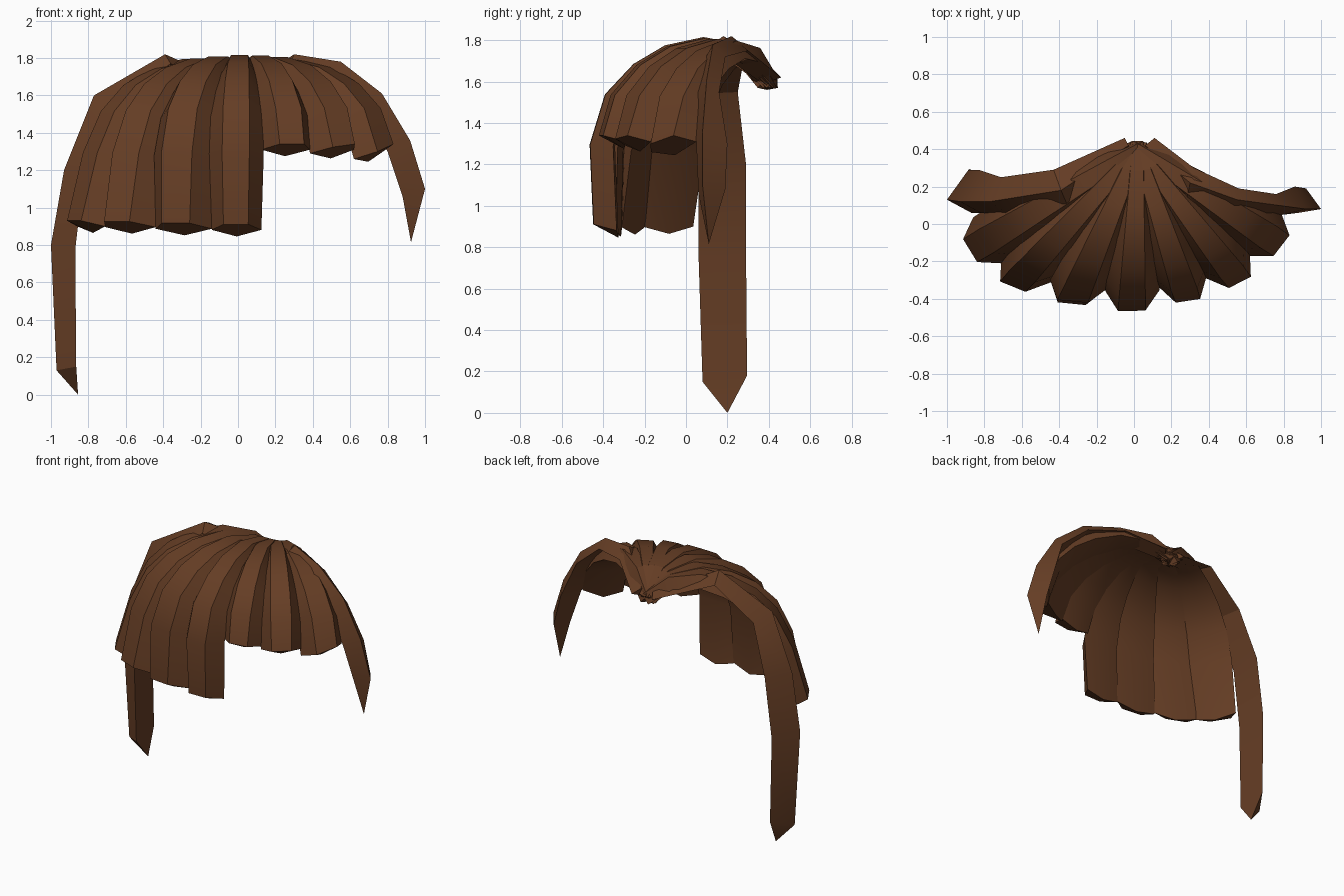
import bpy, bmesh, math
from mathutils import Vector

if "Cube" in bpy.data.objects:
    bpy.data.objects.remove(bpy.data.objects["Cube"])

brown = bpy.data.materials.new("chestnut brown")
brown.diffuse_color = (0.13, 0.047, 0.018, 1)
brown.use_nodes = True
brown.node_tree.nodes["Principled BSDF"].inputs["Base Color"].default_value = brown.diffuse_color

CROWN = Vector((0.02, 0.395, 0))


def skin(name, rings, tip=None):
    """Loft closed rings into a capped lock, optionally ending in a point."""
    bm = bmesh.new()
    loops = [[bm.verts.new(p) for p in ring] for ring in rings]
    n = len(loops[0])
    for a, b in zip(loops, loops[1:]):
        for i in range(n):
            j = (i + 1) % n
            bm.faces.new((a[i], a[j], b[j], b[i]))
    bm.faces.new(loops[0])
    if tip:
        t = bm.verts.new(tip)
        for i in range(n):
            bm.faces.new((loops[-1][i], loops[-1][(i + 1) % n], t))
    else:
        bm.faces.new(loops[-1])
    bmesh.ops.recalc_face_normals(bm, faces=bm.faces)
    me = bpy.data.meshes.new(name)
    bm.to_mesh(me)
    bm.free()
    me.materials.append(brown)
    ob = bpy.data.objects.new(name, me)
    bpy.context.collection.objects.link(ob)
    bpy.ops.object.select_all(action='DESELECT')
    ob.select_set(True)
    bpy.context.view_layer.objects.active = ob
    bpy.ops.object.shade_smooth_by_angle(angle=math.radians(30))


# Base profiles of a lock: (reach from crown, height)
LONG_MID = [(0, 1.57), (.2, 1.71), (.42, 1.73), (.63, 1.69), (.8, 1.61), (.95, 1.49), (1.03, 1.29), (1, .88)]
LONG_SIDE = [(0, 1.57), (.17, 1.69), (.36, 1.71), (.53, 1.66), (.68, 1.58), (.8, 1.46), (.9, 1.26), (1, .9)]
SHORT_MID = [(0, 1.57), (.2, 1.71), (.42, 1.73), (.63, 1.69), (.8, 1.61), (.94, 1.49), (1, 1.31)]
SHORT_SIDE = [(0, 1.57), (.18, 1.69), (.4, 1.71), (.61, 1.66), (.78, 1.58), (.91, 1.47), (1, 1.31)]


def fringe_lock(name, left, right, mid, side, flare, drop=0):
    """Five-sided lock from the crown to a tip between two side points."""
    left, right = Vector((*left, 0)), Vector((*right, 0))
    centre = (left + right) / 2
    reach = (centre - CROWN).length
    out = (centre - CROWN).normalized()
    half = (right - left) / 2
    path = [(reach * (a[0] + (b[0] - a[0]) * flare), a[1] + (b[1] - a[1]) * flare)
            for a, b in zip(mid, side)]
    rings = []
    for i, (r, z) in enumerate(path):
        p, q = path[max(i - 1, 0)], path[min(i + 1, len(path) - 1)]
        t = Vector((q[0] - p[0], q[1] - p[1])).normalized()
        normal = out * -t.y + Vector((0, 0, t.x))
        s = min(1, r / reach)
        depth = 0.07 + 0.04 * s
        last = i == len(path) - 1
        spread = 1 if last else 1.1   # overlap the neighbours above the tip
        w = half * (0.36 + 0.64 * s) * spread
        base = CROWN + out * r + Vector((0, 0, z))
        front = base + normal * depth
        back = base - normal * 0.012
        low = Vector((0, 0, 0))
        if last:                      # slanted cut at the tip
            front.z = z + 0.03
            back.z = z - 0.035 - drop * .6
            low.z = -drop
        rings.append([base - w + low, front - w * 0.5 + low * .8,
                      front + w * 0.5, base + w, back])
    skin(name, rings)


# Long fringe locks, then the short ones
fringe_lock("long_lock_outer", (-.86, .035), (-.71, -.21), LONG_MID, LONG_SIDE, 1)
fringe_lock("long_lock_middle", (-.71, -.2), (-.44, -.31), LONG_MID, LONG_SIDE, .8)
fringe_lock("long_lock_inner", (-.44, -.31), (-.14, -.34), LONG_MID, LONG_SIDE, .35)
fringe_lock("long_lock_centre", (-.14, -.34), (.125, -.335), LONG_MID, LONG_SIDE, .05)
fringe_lock("short_lock_inner", (.125, -.33), (.385, -.29), SHORT_MID, SHORT_SIDE, .2)
fringe_lock("short_lock_middle", (.385, -.29), (.62, -.17), SHORT_MID, SHORT_SIDE, .5, .02)
fringe_lock("short_lock_outer", (.62, -.17), (.79, .05), SHORT_MID, SHORT_SIDE, .9, .05)

# Pointed side locks: rings of outer, front and back edge points
skin("long_side_strand", [
    [(-.03, .42, 1.66), (0, .36, 1.59), (-.05, .46, 1.62)],
    [(-.39, .18, 1.82), (-.36, .11, 1.77), (-.43, .29, 1.76)],
    [(-.77, .12, 1.6), (-.66, .04, 1.54), (-.71, .25, 1.55)],
    [(-.93, .12, 1.2), (-.82, .06, 1.2), (-.83, .29, 1.2)],
    [(-1, .13, .8), (-.87, .06, .78), (-.885, .29, .78)],
    [(-.97, .15, .13), (-.865, .08, .15), (-.875, .295, .18)],
], tip=(-.855, .2, 0))
skin("short_side_strand", [
    [(.06, .42, 1.66), (.04, .37, 1.59), (.11, .46, 1.62)],
    [(.3, .22, 1.82), (.28, .12, 1.77), (.32, .3, 1.75)],
    [(.55, .13, 1.78), (.53, .08, 1.69), (.56, .19, 1.72)],
    [(.77, .1, 1.61), (.69, .04, 1.52), (.76, .16, 1.55)],
    [(.92, .08, 1.36), (.8, .05, 1.3), (.86, .2, 1.3)],
    [(1, .08, 1.1), (.88, .06, 1.06), (.92, .19, 1.08)],
], tip=(.925, .11, .815))
